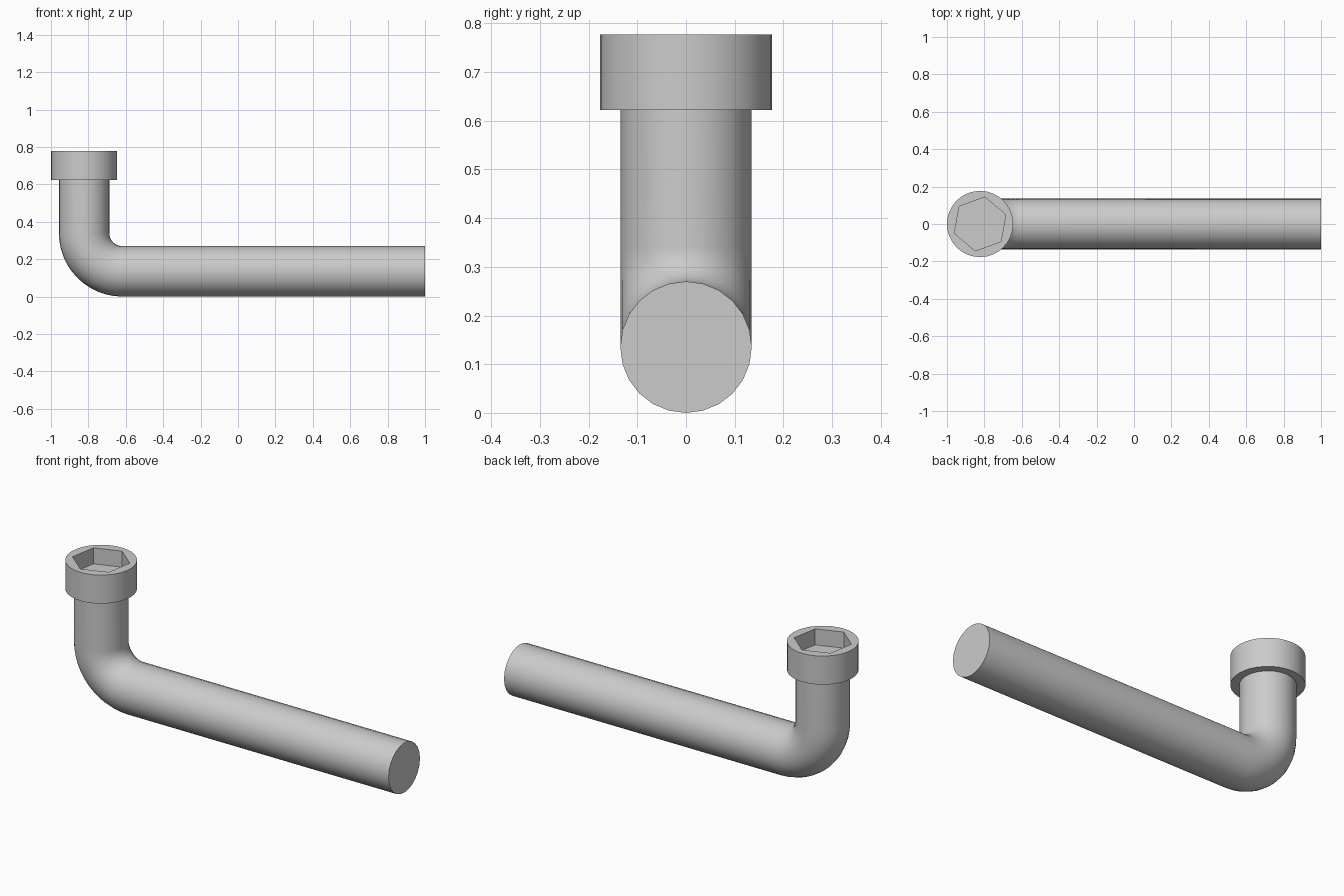
import bpy, bmesh
from math import sin, cos, pi, radians

if "Cube" in bpy.data.objects:
    bpy.data.objects.remove(bpy.data.objects["Cube"])

R = 0.135            # bar radius
CX = -0.823          # axis of the upright leg
BEND = 0.205         # bend radius along the centre line


def finish(bm, name):
    bmesh.ops.recalc_face_normals(bm, faces=bm.faces)
    mesh = bpy.data.meshes.new(name)
    bm.to_mesh(mesh)
    bm.free()
    obj = bpy.data.objects.new(name, mesh)
    bpy.context.collection.objects.link(obj)
    bpy.ops.object.select_all(action='DESELECT')
    obj.select_set(True)
    bpy.context.view_layer.objects.active = obj
    bpy.ops.object.shade_smooth_by_angle(angle=radians(35))
    return obj


def ring(bm, r, z, n, turn=0.0):
    return [bm.verts.new((CX + r * cos(turn + 2 * pi * i / n),
                          r * sin(turn + 2 * pi * i / n), z)) for i in range(n)]


def bridge(bm, a, b):
    for i in range(len(a)):
        j = (i + 1) % len(a)
        bm.faces.new((a[i], a[j], b[j], b[i]))


# Bent bar: circle swept along straight, quarter bend, straight
stations = [(1.0, R, 0.0)]
for k in range(13):
    t = k / 12 * pi / 2
    stations.append((CX + BEND - BEND * sin(t), R + BEND - BEND * cos(t), t))
stations.append((CX, 0.65, pi / 2))

bm = bmesh.new()
N = 24
loops = []
for x, z, t in stations:
    loop = []
    for i in range(N):
        a = 2 * pi * i / N
        u, v = R * cos(a), R * sin(a)      # u sideways, v in the bend plane
        loop.append(bm.verts.new((x + v * sin(t), u, z + v * cos(t))))
    loops.append(loop)
for a, b in zip(loops, loops[1:]):
    bridge(bm, a, b)
bm.faces.new(loops[0])
bm.faces.new(loops[-1])
finish(bm, "bent_bar")

# Round head with a hexagonal socket
bm = bmesh.new()
bottom = ring(bm, 0.177, 0.622, 32)
top = ring(bm, 0.177, 0.777, 32)
rim = ring(bm, 0.146, 0.777, 6, radians(20))
floor = ring(bm, 0.146, 0.69, 6, radians(20))
bridge(bm, bottom, top)
bridge(bm, rim, floor)
bm.faces.new(bottom)
bm.faces.new(floor)
open_edges = [e for e in bm.edges if e.is_boundary]
bmesh.ops.triangle_fill(bm, edges=open_edges, use_beauty=True)
finish(bm, "socket_head")
